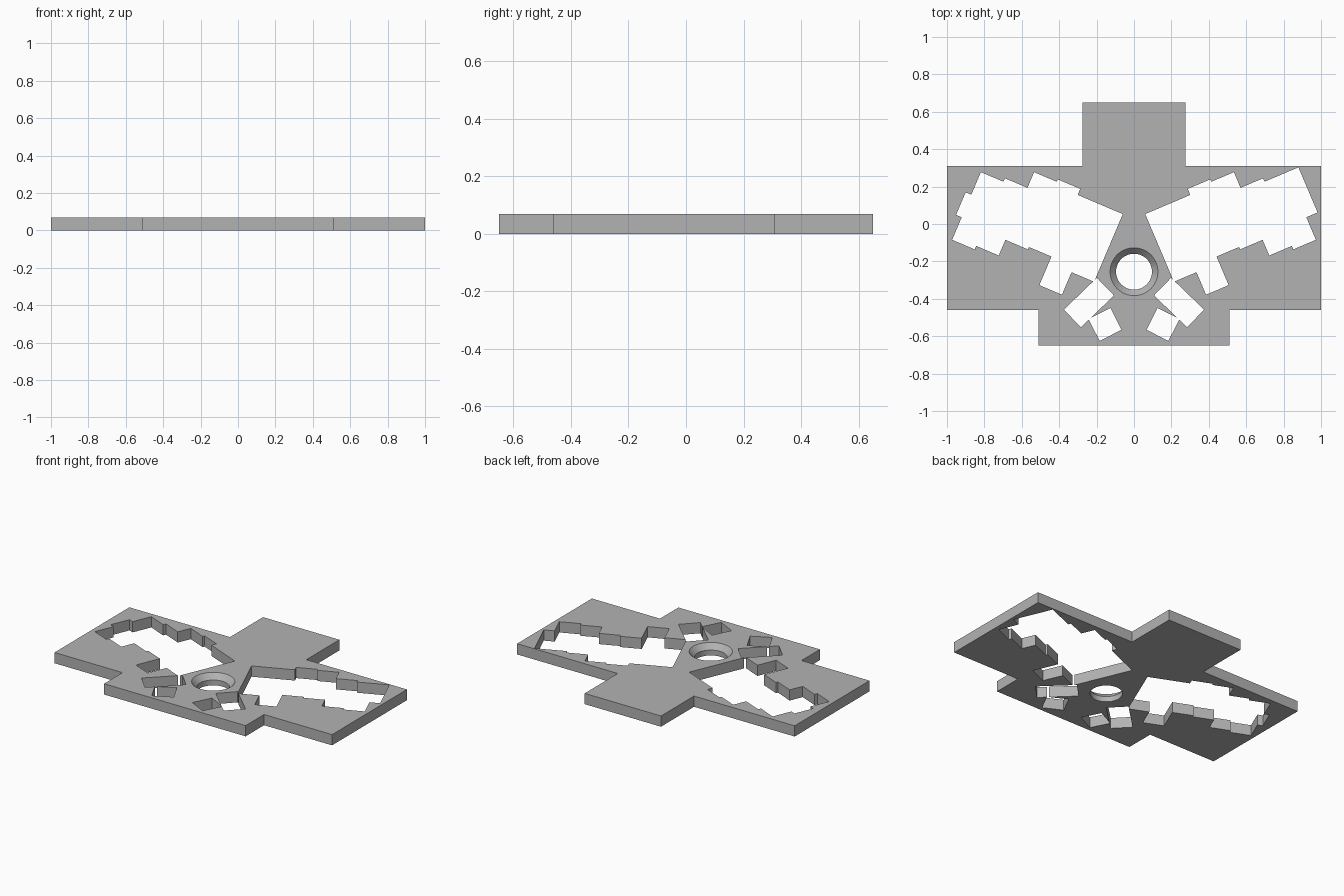
import bpy, bmesh, math
from mathutils import Matrix, Vector

cube = bpy.data.objects.get("Cube")
if cube:
    bpy.data.objects.remove(cube, do_unlink=True)

THICK = 0.07
KEY = 0.131            # one square key opening
TILT = math.radians(23)

grey = bpy.data.materials.new("plain grey")
grey.use_nodes = True
colour = (0.45, 0.45, 0.45, 1)
grey.diffuse_color = colour
grey.node_tree.nodes["Principled BSDF"].inputs["Base Color"].default_value = colour


def prism(name, points, low, high):
    """Extrude a flat outline between two heights."""
    bm = bmesh.new()
    face = bm.faces.new([bm.verts.new((x, y, low)) for x, y in points])
    new = bmesh.ops.extrude_face_region(bm, geom=[face])["geom"]
    verts = [v for v in new if isinstance(v, bmesh.types.BMVert)]
    bmesh.ops.translate(bm, verts=verts, vec=(0, 0, high - low))
    bmesh.ops.recalc_face_normals(bm, faces=bm.faces)
    return make_object(name, bm)


def make_object(name, bm):
    mesh = bpy.data.meshes.new(name)
    bm.to_mesh(mesh)
    bm.free()
    mesh.materials.append(grey)
    obj = bpy.data.objects.new(name, mesh)
    bpy.context.collection.objects.link(obj)
    return obj


def cut(target, cutter):
    """Subtract the cutter and discard it."""
    cutter.hide_render = True
    mod = target.modifiers.new("cut", "BOOLEAN")
    mod.operation, mod.solver, mod.object = "DIFFERENCE", "EXACT", cutter
    bpy.context.view_layer.objects.active = target
    bpy.ops.object.modifier_apply(modifier=mod.name)
    bpy.data.objects.remove(cutter, do_unlink=True)


def placed(points, centre, angle, side):
    """Turn and move an outline, mirrored for side -1."""
    turn = Matrix.Rotation(angle, 2)
    moved = [turn @ Vector(p) + Vector(centre) for p in points]
    return [(side * p.x, p.y) for p in moved]


def key_well(extra):
    """Staggered columns of keys; extra widens each outer key."""
    tops = [0, 0, 0.035, 0.021, -0.07, -0.09]
    rows = [3, 4, 3, 3, 3, 3]
    outline = []
    for i, top in enumerate(tops):
        outline += [(i * KEY, top), ((i + 1) * KEY, top)]
    for r, wide in enumerate(extra):
        x = (len(tops) + wide) * KEY
        outline += [(x, top - r * KEY), (x, top - (r + 1) * KEY)]
    for i in reversed(range(len(tops))):
        low = tops[i] - rows[i] * KEY
        outline += [((i + 1) * KEY, low), (i * KEY, low)]
    clean = []
    for p in outline:
        if not any((Vector(p) - Vector(q)).length < 0.001 for q in clean):
            clean.append(p)
    return clean


def rectangle(w, h):
    return [(-w / 2, -h / 2), (w / 2, -h / 2), (w / 2, h / 2), (-w / 2, h / 2)]


# Plate: wide body, rear tab and front step
half = [(0.275, 0.65), (0.275, 0.31), (1, 0.31), (1, -0.46), (0.51, -0.46), (0.51, -0.65)]
plate = prism("plate", half + [(-x, y) for x, y in reversed(half)], 0, THICK)

# Key wells and thumb key openings on both sides
for side, extra in ((1, (0.5, 0.5, 0)), (-1, (0, 0.25, 0))):
    holes = [
        placed(key_well(extra), (0.06, 0.053), TILT, side),
        placed(rectangle(0.245, KEY), (0.241, -0.42), math.radians(-44), side),
        placed(rectangle(KEY, KEY), (0.155, -0.537), math.radians(-27), side),
    ]
    for points in holes:
        cut(plate, prism("opening_cutter", points, -0.1, 0.2))

# Countersunk round hole: straight bore below, cone above
bm = bmesh.new()
rings = [(0.096, -0.1), (0.096, 0.035), (0.128, THICK), (0.128, 0.2)]
path = [bm.verts.new((r, 0, z)) for r, z in rings]
edges = [bm.edges.new(pair) for pair in zip(path, path[1:])]
bmesh.ops.spin(bm, geom=path + edges, cent=(0, 0, 0), axis=(0, 0, 1),
               angle=math.tau, steps=48)
bmesh.ops.remove_doubles(bm, verts=bm.verts, dist=0.0001)
bmesh.ops.holes_fill(bm, edges=bm.edges, sides=0)
bmesh.ops.translate(bm, verts=bm.verts, vec=(0, -0.255, 0))
bmesh.ops.recalc_face_normals(bm, faces=bm.faces)
cut(plate, make_object("bore_cutter", bm))

# Crisp edges, smooth bore
bpy.ops.object.select_all(action="DESELECT")
plate.select_set(True)
bpy.context.view_layer.objects.active = plate
bpy.ops.object.shade_smooth_by_angle(angle=math.radians(25))
